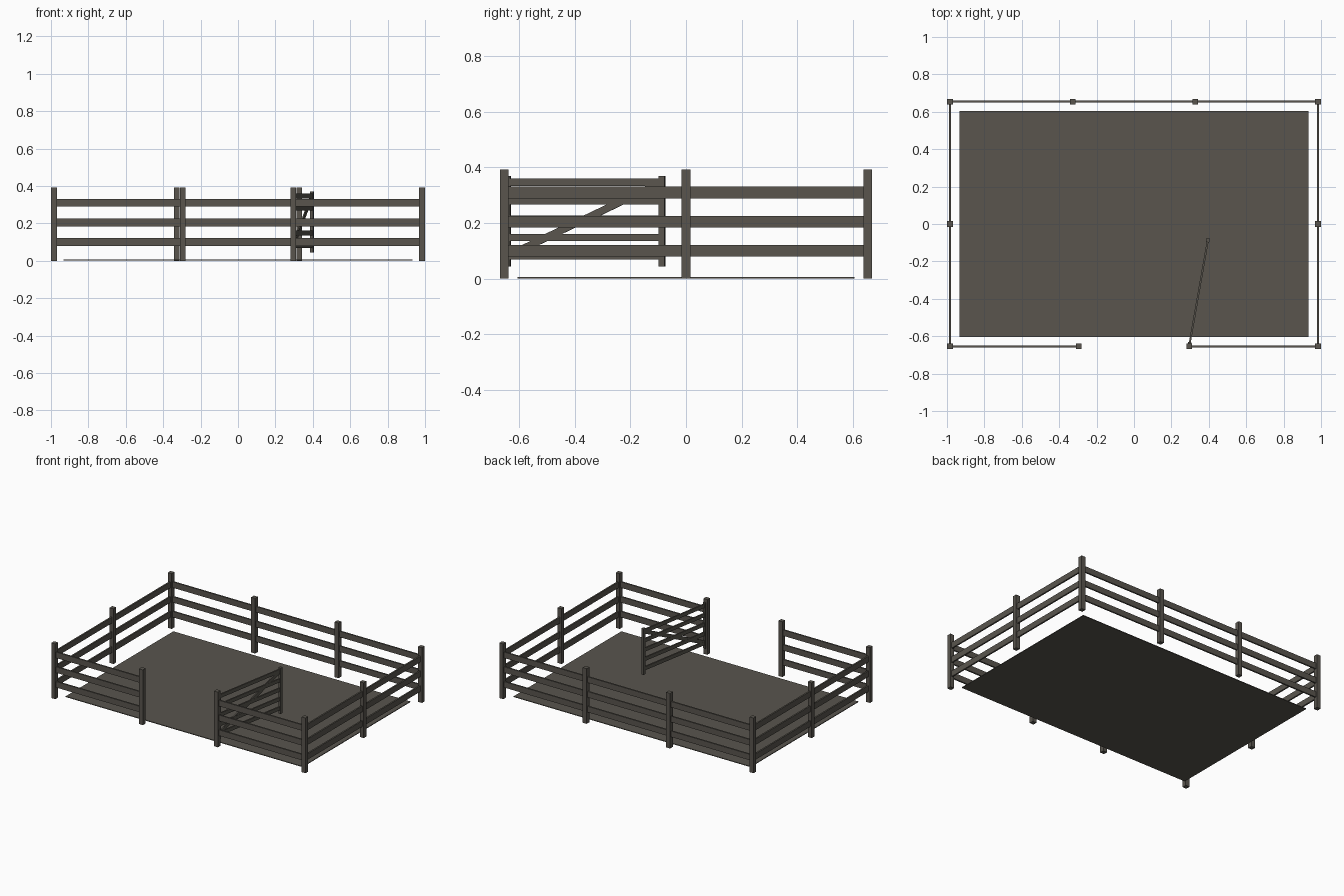
import bpy
import bmesh
import math
from mathutils import Matrix, Vector

if "Cube" in bpy.data.objects:
    bpy.data.objects.remove(bpy.data.objects["Cube"])

# One weathered brown-grey for the whole pen
wood = bpy.data.materials.new("weathered_brown_grey")
wood.diffuse_color = (0.1, 0.091, 0.076, 1)
wood.use_nodes = True
wood.node_tree.nodes["Principled BSDF"].inputs["Base Color"].default_value = wood.diffuse_color

PX, PY = 0.984, 0.654        # post line
GAP = 0.295                  # half width of the gateway


def make(name, boxes, matrix=Matrix()):
    """One object from boxes given as (centre, size, tilt about y)."""
    bm = bmesh.new()
    for centre, size, tilt in boxes:
        m = (Matrix.Translation(Vector(centre)) @ Matrix.Rotation(tilt, 4, 'Y')
             @ Matrix.Diagonal((*size, 1)))
        bmesh.ops.create_cube(bm, size=1, matrix=m)
    mesh = bpy.data.meshes.new(name)
    bm.to_mesh(mesh)
    bm.free()
    mesh.materials.append(wood)
    obj = bpy.data.objects.new(name, mesh)
    obj.matrix_world = matrix
    bpy.context.collection.objects.link(obj)
    return obj


# Floor slab
make("floor", [((0, 0, 0.003), (1.864, 1.21, 0.005), 0)])

# Fence runs: lists of post positions
runs = {
    "back_fence": [(-PX, PY), (-PX / 3, PY), (PX / 3, PY), (PX, PY)],
    "left_fence": [(-PX, -PY), (-PX, 0), (-PX, PY)],
    "right_fence": [(PX, -PY), (PX, 0), (PX, PY)],
    "front_left_fence": [(-PX, -PY), (-GAP, -PY)],
    "front_right_fence": [(GAP, -PY), (PX, -PY)],
}

# Posts, without doubling the shared corners
for i, (x, y) in enumerate(sorted({p for r in runs.values() for p in r})):
    make(f"post_{i + 1}", [((x, y, 0.196), (0.031, 0.031, 0.392), 0)])

# Three rails between each pair of posts
for name, pts in runs.items():
    boxes = []
    for (x0, y0), (x1, y1) in zip(pts, pts[1:]):
        size = (max(x1 - x0, 0.011), max(y1 - y0, 0.011), 0.042)
        for z in (0.1, 0.205, 0.31):
            boxes.append((((x0 + x1) / 2, (y0 + y1) / 2, z), size, 0))
    make(name + "_rails", boxes)

# Gate, built along +x from its hinge and swung open into the pen
S0, S1 = 0.012, 0.576
LOW, HIGH = 0.081, 0.347
swing = Matrix.Translation((GAP, -PY, 0)) @ Matrix.Rotation(math.radians(80), 4, 'Z')
mid = (S0 + S1) / 2
make("gate_stiles", [((s, 0, 0.206), (0.022, 0.018, 0.326), 0) for s in (S0, S1)], swing)
make("gate_rails", [((mid, 0, LOW + (HIGH - LOW) * i / 4), (S1 - S0, 0.01, 0.026), 0)
                    for i in range(5)], swing)
rise = HIGH - LOW
make("gate_brace", [((mid, 0, (LOW + HIGH) / 2), (math.hypot(S1 - S0, rise), 0.008, 0.026),
                     -math.atan2(rise, S1 - S0))], swing)
